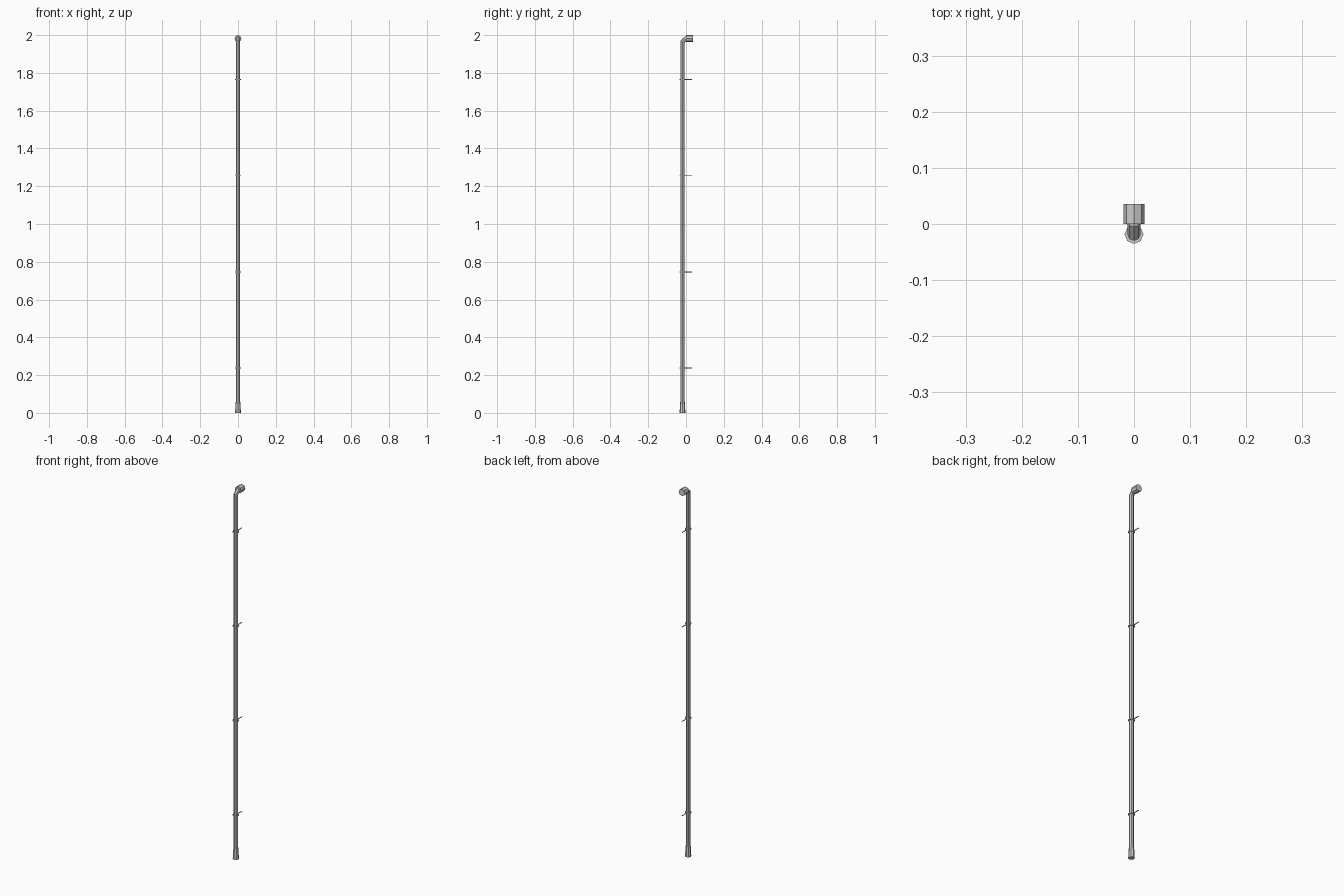
import bpy, bmesh, math
from mathutils import Vector

if "Cube" in bpy.data.objects:
    bpy.data.objects.remove(bpy.data.objects["Cube"])

PY = -0.0185      # pipe axis y
TOP = 1.9815      # outlet axis z
SIDES = 8


def loft(name, rings):
    """Octagonal solid through rings of (y, z, tilt, radius_x, radius_in_plane)."""
    bm = bmesh.new()
    loops = []
    for y, z, tilt, rx, ry in rings:
        v = Vector((0, math.cos(tilt), -math.sin(tilt)))
        loop = []
        for i in range(SIDES):
            a = 2 * math.pi * i / SIDES
            p = Vector((math.cos(a) * rx, y, z)) + v * math.sin(a) * ry
            loop.append(bm.verts.new(p))
        loops.append(loop)
    for a, b in zip(loops, loops[1:]):
        for i in range(SIDES):
            j = (i + 1) % SIDES
            bm.faces.new((a[i], a[j], b[j], b[i]))
    bm.faces.new(loops[0])
    bm.faces.new(loops[-1])
    bmesh.ops.recalc_face_normals(bm, faces=bm.faces)
    me = bpy.data.meshes.new(name)
    bm.to_mesh(me)
    bm.free()
    ob = bpy.data.objects.new(name, me)
    bpy.context.collection.objects.link(ob)
    return ob


# Pipe with mitred elbow at the top
R = 0.0115
bend = math.atan2(TOP - 1.965, -PY)
d = math.pi / 2 - bend
t1, t2 = d / 2, d + bend / 2
loft("pipe", [
    (PY, 0.01, 0, R, R),
    (PY, 1.965, t1, R, R / math.cos(d / 2)),
    (0, TOP, t2, R, R / math.cos(bend / 2)),
    (0.01, TOP, math.pi / 2, R, R),
])

# Wall outlet collar
q = math.pi / 2
loft("outlet_collar", [(0, TOP, q, 0.0185, 0.0185), (0.036, TOP, q, 0.0185, 0.0185)])

# Flared foot
loft("foot", [(PY, 0, 0, 0.0155, 0.0155), (PY, 0.058, 0, 0.0125, 0.0125)])

# Wall brackets: thin ring and a slim spike reaching the wall
for i in range(4):
    z = 0.237 + 0.5093 * i
    loft(f"bracket_ring_{i + 1}", [(PY, z - 0.002, 0, 0.0168, 0.0168),
                                   (PY, z + 0.002, 0, 0.0168, 0.0168)])
    loft(f"bracket_spike_{i + 1}", [(-0.005, z, q, 0.0025, 0.002),
                                    (0.033, z, q, 0.0025, 0.002)])
